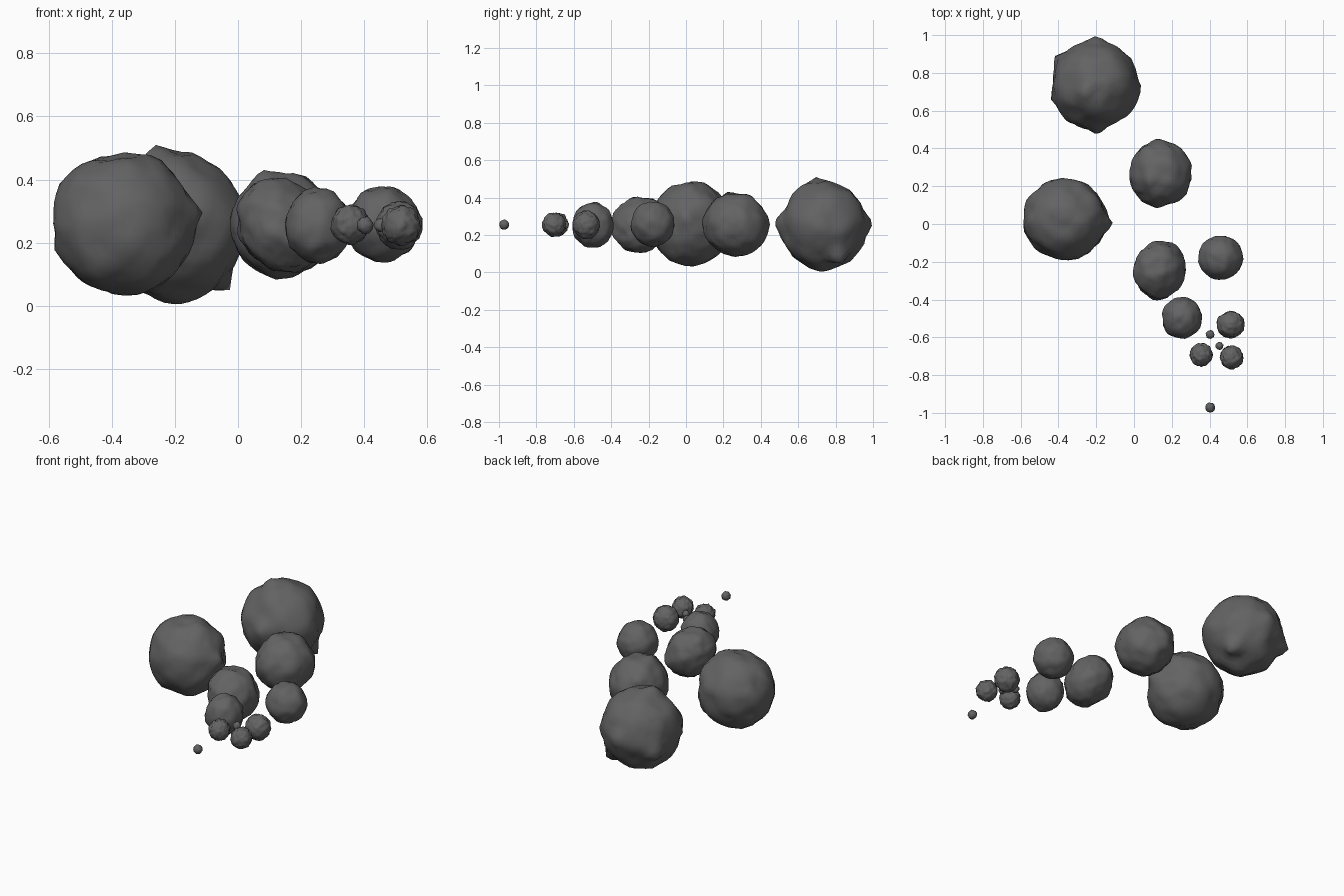
import bpy, bmesh, math
from mathutils import Vector, noise

# one dark stone colour for the whole cluster
stone = bpy.data.materials.new("dark_stone")
stone.diffuse_color = (0.125, 0.125, 0.125, 1)


def rock(name, centre, radii, seed, rough=0.06, freq=1.8, spikes=(), subdiv=4, squash=None):
    """Lumpy boulder: sphere with ridged noise plus a few sharp corners."""
    bm = bmesh.new()
    bmesh.ops.create_icosphere(bm, subdivisions=subdiv, radius=1)
    shift = Vector((seed * 7.3, seed * 3.1, seed * 5.7))
    for v in bm.verts:
        d = v.co.normalized()
        r = 1 + rough * 0.6 * noise.noise(d * freq + shift)
        r += rough * 0.8 * (0.25 - abs(noise.noise(d * freq * 1.7 - shift)))
        # sharp creases where neighbouring cells meet
        near = noise.voronoi(d * freq * 1.1 + shift)[0]
        r += rough * 0.8 * (near[0] - 0.45)
        for sx, sy, sz, h in spikes:
            ang = d.angle(Vector((sx, sy, sz)))
            r += h * max(0, 1 - ang / 0.32) ** 1.3
        p = Vector([a * b * r for a, b in zip(d, radii)])
        if squash:
            axis = Vector(squash[:3]).normalized()
            p -= axis * p.dot(axis) * (1 - squash[3])
        v.co = p + Vector(centre)
        v.co.z = max(v.co.z, 0)
    me = bpy.data.meshes.new(name)
    bm.to_mesh(me)
    bm.free()
    me.materials.append(stone)
    me.shade_smooth()
    ob = bpy.data.objects.new(name, me)
    bpy.context.collection.objects.link(ob)
    return ob


# large boulders with pointed corners
rock("back_boulder", (-0.207, 0.735, 0.25), (0.228, 0.230, 0.234), 1, 0.09, 1.8,
     [(0.03, 1, 0.05, 0.17), (-0.27, -0.17, 1, 0.19), (0.185, 0.1, -0.2, 0.25),
      (0.05, -1, 0.05, 0.12), (-0.21, 0.155, -0.08, 0.17), (-0.95, -0.3, 0, 0.10),
      (1, 0, 0, 0.05)])
rock("left_boulder", (-0.365, 0.025, 0.26), (0.223, 0.212, 0.226), 2, 0.09, 1.8,
     [(1, -0.1, 0.15, 0.20), (-0.85, 0, 0.5, 0.06)])

# middle boulders
rock("middle_boulder", (0.14, 0.266, 0.255), (0.162, 0.173, 0.168), 3, 0.10, 2.0,
     [(-0.5, 0.8, 0.5, 0.08), (-0.4, -0.2, 1, 0.12), (-0.1, 1, 0.1, 0.04), (0, -1, 0.2, 0.04)])
rock("folded_boulder", (0.137, -0.244, 0.255), (0.150, 0.151, 0.156), 4, 0.11, 2.2,
     [(-0.3, 0.9, 0.1, 0.07), (-0.7, 0.3, -0.6, 0.10)], squash=(0.74, -0.25, 0.61, 0.86))
rock("right_boulder", (0.458, -0.178, 0.258), (0.117, 0.115, 0.118), 5, 0.08, 2.0)
rock("front_boulder", (0.254, -0.497, 0.253), (0.104, 0.110, 0.119), 6, 0.09, 2.0)

# small bumpy stones
rock("small_stone_a", (0.512, -0.533, 0.255), (0.072, 0.070, 0.074), 7, 0.14, 3.5)
rock("small_stone_b", (0.356, -0.692, 0.257), (0.059, 0.061, 0.061), 8, 0.15, 3.5)
rock("small_stone_c", (0.517, -0.706, 0.255), (0.060, 0.061, 0.062), 9, 0.15, 3.5)

# pebbles
for i, (x, y, r) in enumerate([(0.403, -0.585, 0.022), (0.452, -0.646, 0.020), (0.403, -0.972, 0.025)]):
    rock(f"pebble_{i + 1}", (x, y, 0.255), (r, r, r * 1.05), 11 + i, 0.2, 2.5, subdiv=3)
